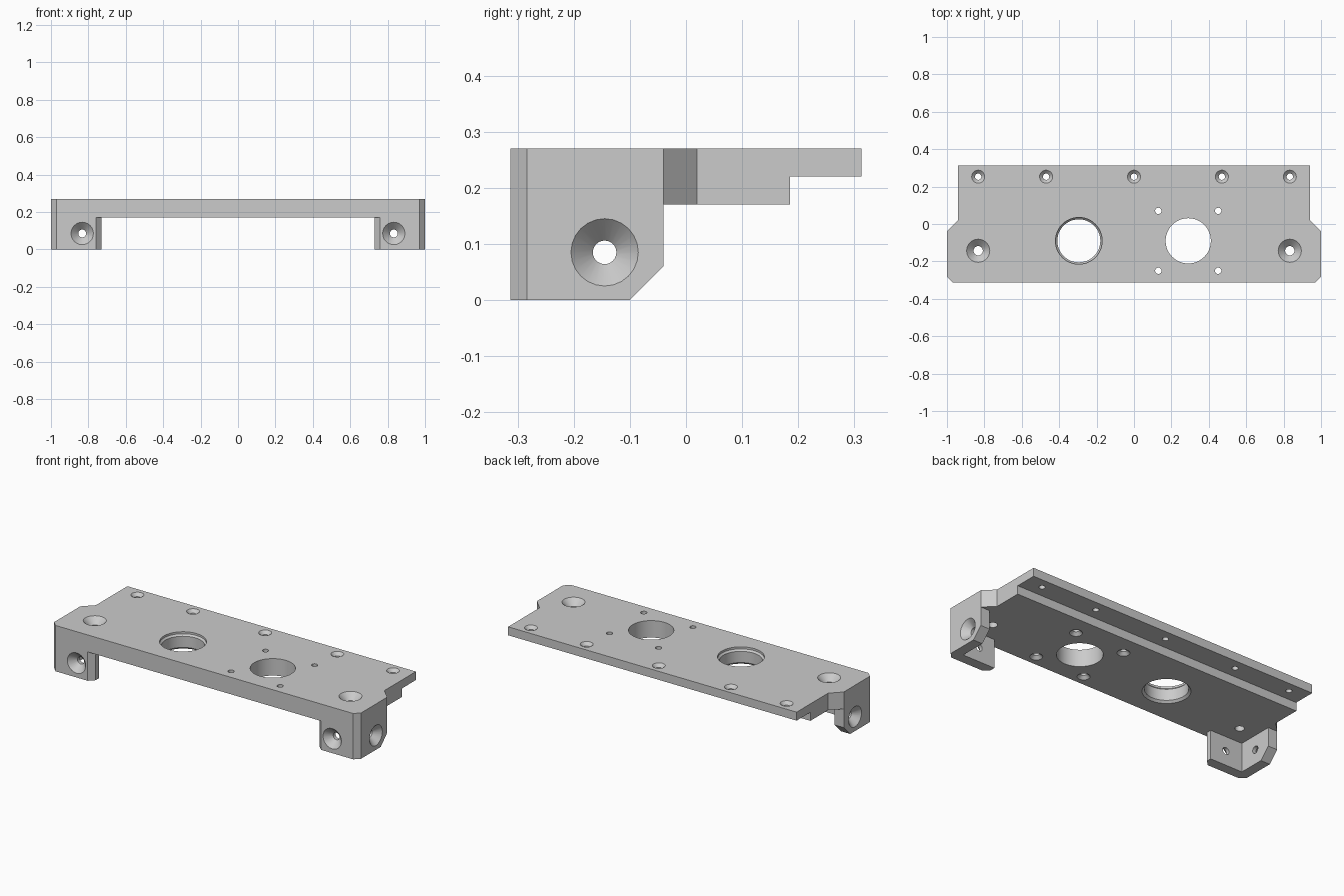
import bpy, bmesh, math
from mathutils import Vector

cube = bpy.data.objects.get("Cube")
if cube:
    bpy.data.objects.remove(cube, do_unlink=True)

TOP, UNDER, WALL = 0.27, 0.17, 0.06
FRONT, BACK = -0.313, 0.313

grey = bpy.data.materials.new("light_grey")
grey.use_nodes = True
grey.diffuse_color = (0.6, 0.6, 0.6, 1)
grey.node_tree.nodes["Principled BSDF"].inputs["Base Color"].default_value = (0.6, 0.6, 0.6, 1)


def make_object(name, bm):
    bmesh.ops.recalc_face_normals(bm, faces=bm.faces)
    mesh = bpy.data.meshes.new(name)
    bm.to_mesh(mesh)
    bm.free()
    mesh.materials.append(grey)
    obj = bpy.data.objects.new(name, mesh)
    bpy.context.collection.objects.link(obj)
    return obj


def prism(name, points, offset):
    """Extrude a flat polygon along an offset vector."""
    bm = bmesh.new()
    face = bm.faces.new([bm.verts.new(p) for p in points])
    new = bmesh.ops.extrude_face_region(bm, geom=[face])["geom"]
    bmesh.ops.translate(bm, vec=offset, verts=[v for v in new if isinstance(v, bmesh.types.BMVert)])
    return make_object(name, bm)


def mirrored(half):
    """Close a right-hand outline with its mirror image in x."""
    return half + [(-x, y) for x, y in reversed(half)]


def cut(cutter):
    cutter.hide_render = True
    mod = bracket.modifiers.new("cut", 'BOOLEAN')
    mod.operation, mod.solver, mod.object = 'DIFFERENCE', 'EXACT', cutter
    bpy.context.view_layer.objects.active = bracket
    bpy.ops.object.modifier_apply(modifier=mod.name)
    bpy.data.objects.remove(cutter, do_unlink=True)


def drill(start, direction, profile, sides=24):
    """Cut a turned shape given as (depth, radius) pairs."""
    rot = Vector((0, 0, 1)).rotation_difference(Vector(direction))
    bm = bmesh.new()
    rings = []
    for depth, radius in profile:
        angles = [2 * math.pi * i / sides for i in range(sides)]
        rings.append([bm.verts.new(Vector(start) + rot @ Vector(
            (radius * math.cos(a), radius * math.sin(a), depth))) for a in angles])
    for a, b in zip(rings, rings[1:]):
        for i in range(sides):
            j = (i + 1) % sides
            bm.faces.new((a[i], a[j], b[j], b[i]))
    bm.faces.new(rings[0])
    bm.faces.new(rings[-1])
    cut(make_object("drill_cutter", bm))


def countersunk(start, direction, outer, inner, length):
    drill(start, direction, [(-0.01, outer + 0.01), (outer - inner, inner), (length, inner)])


# Solid block with clipped corners and narrower back
outline = mirrored([(0.97, FRONT), (1, -0.283), (1, -0.04), (0.94, 0.02), (0.94, BACK)])
bracket = prism("mounting_bracket", [(x, y, 0) for x, y in outline], (0, 0, TOP))

# Hollow underneath, leaving an angled leg at each front corner
pocket = mirrored([(0.83, -0.383), (0.73, -0.283), (0.73, FRONT + WALL), (1 - WALL, FRONT + WALL),
                   (1 - WALL, -0.04), (1.1, -0.04), (1.1, 0.5)])
cut(prism("pocket_cutter", [(x, y, -0.1) for x, y in pocket], (0, 0, UNDER + 0.1)))

# Step under the back edge
step = [(0.185, 0.1), (0.5, 0.1), (0.5, 0.22), (0.185, 0.22)]
cut(prism("step_cutter", [(-1.2, y, z) for y, z in step], (2.4, 0, 0)))

# Sloped lower corner of the side walls
slope = [(-0.15, -0.05), (0, -0.05), (0, 0.1)]
cut(prism("slope_cutter", [(-1.2, y, z) for y, z in slope], (2.4, 0, 0)))

# Countersunk screw holes in the legs and plate
down = (0, 0, -1)
for s in (-1, 1):
    countersunk((s * 0.833, FRONT, 0.085), (0, 1, 0), 0.06, 0.021, 0.09)
    countersunk((s, -0.145, 0.085), (-s, 0, 0), 0.06, 0.021, 0.09)
    countersunk((s * 0.833, -0.143, TOP), down, 0.062, 0.025, 0.13)
for x in (-0.833, -0.47, 0, 0.47, 0.833):
    countersunk((x, 0.253, TOP), down, 0.035, 0.017, 0.08)

# Plain bore with four small holes widened from below
drill((0.29, -0.09, TOP), down, [(-0.01, 0.121), (0.13, 0.121)], 48)
for dx in (-0.16, 0.16):
    for dy in (-0.16, 0.16):
        countersunk((0.29 + dx, -0.09 + dy, UNDER), (0, 0, 1), 0.034, 0.017, 0.13)

# Second bore with bevelled rims
drill((-0.295, -0.09, TOP), down,
      [(-0.01, 0.125), (0.012, 0.125), (0.022, 0.115), (0.088, 0.115), (0.11, 0.137)], 48)

bpy.ops.object.select_all(action='DESELECT')
bracket.select_set(True)
bpy.context.view_layer.objects.active = bracket
bpy.ops.object.shade_smooth_by_angle(angle=math.radians(30))
